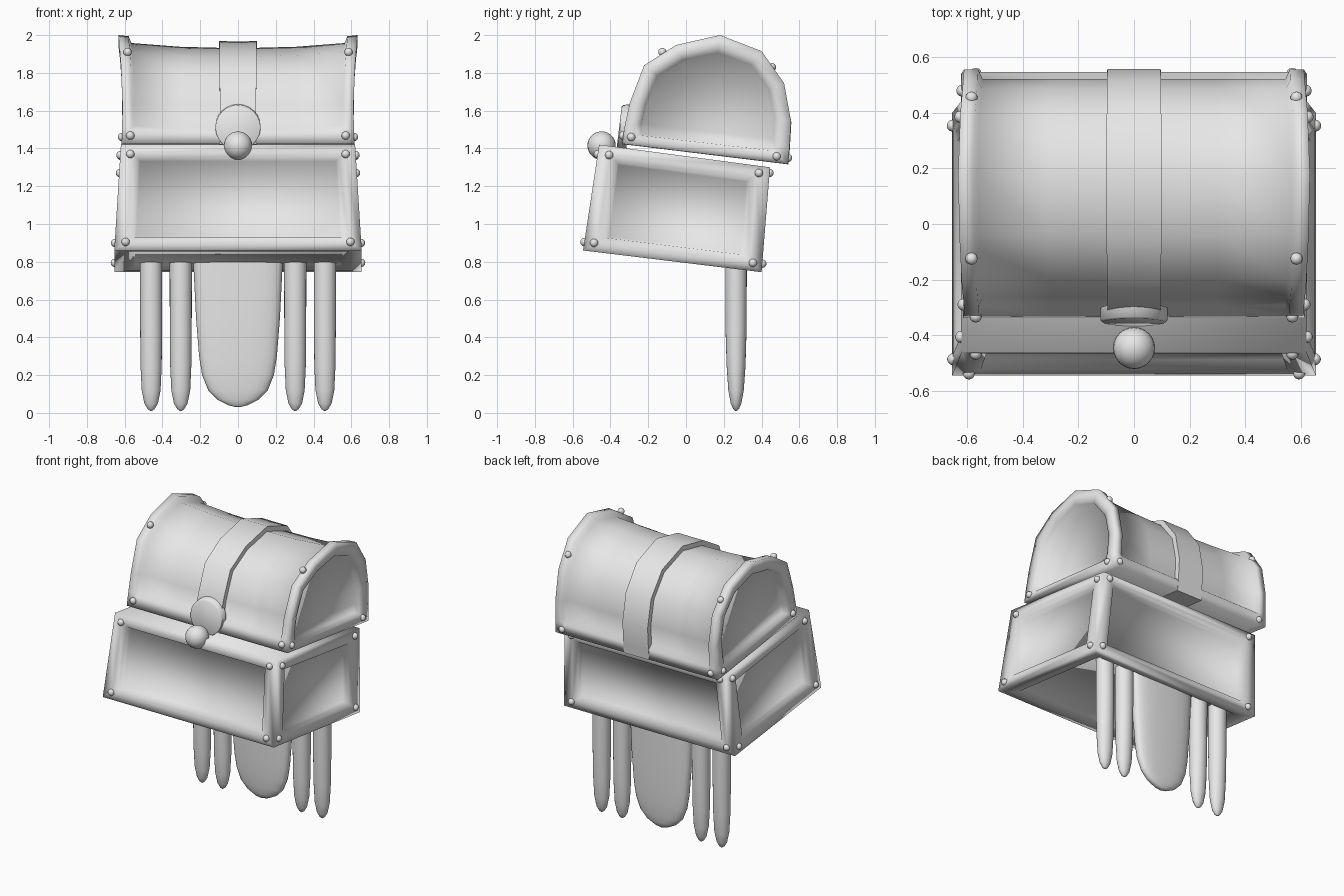
import bpy, bmesh, math
from mathutils import Vector

if "Cube" in bpy.data.objects:
    bpy.data.objects.remove(bpy.data.objects["Cube"])

grey = bpy.data.materials.new("light_grey")
grey.use_nodes = True
grey.diffuse_color = (0.8, 0.8, 0.8, 1)
grey.node_tree.nodes["Principled BSDF"].inputs["Base Color"].default_value = (0.8, 0.8, 0.8, 1)


def finish(name, bm, angle=50):
    bmesh.ops.recalc_face_normals(bm, faces=bm.faces[:])
    mesh = bpy.data.meshes.new(name)
    bm.to_mesh(mesh)
    bm.free()
    mesh.materials.append(grey)
    obj = bpy.data.objects.new(name, mesh)
    bpy.context.collection.objects.link(obj)
    bpy.ops.object.select_all(action='DESELECT')
    bpy.context.view_layer.objects.active = obj
    obj.select_set(True)
    bpy.ops.object.shade_smooth_by_angle(angle=math.radians(angle))


def bridge(bm, a, b):
    n = len(a)
    for i in range(n):
        bm.faces.new((a[i], a[(i + 1) % n], b[(i + 1) % n], b[i]))


def loft(name, rings, angle=50):
    """Skin a list of closed rings and cap both ends."""
    bm = bmesh.new()
    loops = [[bm.verts.new(p) for p in ring] for ring in rings]
    for a, b in zip(loops, loops[1:]):
        bridge(bm, a, b)
    bm.faces.new(loops[0])
    bm.faces.new(loops[-1])
    finish(name, bm, angle)


def ball(name, pos, r, seg=12):
    bm = bmesh.new()
    bmesh.ops.create_uvsphere(bm, u_segments=seg, v_segments=seg // 2 + 2, radius=r)
    bmesh.ops.translate(bm, verts=bm.verts, vec=pos)
    finish(name, bm, 180)


# Tapered, tilted chest body: softly shaded frame around recessed panels
def corner(sx, front, top):
    if top:
        return Vector((sx * 0.62, -0.46 if front else 0.445, 1.42 if front else 1.30))
    return Vector((sx * 0.655, -0.545 if front else 0.40, 0.86 if front else 0.745))


def panel(bm, quad, mu, mv, depth):
    a, b, c, d = quad
    centre = (a + b + c + d) / 4
    inward = (b - a).cross(d - a).normalized()
    if inward.dot(Vector((0, -0.04, 1.08)) - centre) < 0:
        inward.negate()
    prev = None
    for grow, sink in ((0, 0), (0.55, 0), (0.9, 0.25), (1, 1)):
        u, v = mu * grow, mv * grow
        ring = []
        for s, t in ((u, v), (1 - u, v), (1 - u, 1 - v), (u, 1 - v)):
            p = a.lerp(b, s).lerp(d.lerp(c, s), t)
            ring.append(bm.verts.new(p + inward * depth * sink))
        if prev:
            bridge(bm, prev, ring)
        prev = ring
    bm.faces.new(prev)


bm = bmesh.new()
for front in (True, False):
    panel(bm, [corner(-1, front, 0), corner(1, front, 0), corner(1, front, 1), corner(-1, front, 1)],
          0.085, 0.145, 0.045)
for sx in (-1, 1):
    panel(bm, [corner(sx, 1, 0), corner(sx, 0, 0), corner(sx, 0, 1), corner(sx, 1, 1)],
          0.13, 0.16, 0.045)
panel(bm, [corner(-1, 1, 0), corner(1, 1, 0), corner(1, 0, 0), corner(-1, 0, 0)], 0.085, 0.1, 0.03)
bm.faces.new([bm.verts.new(corner(sx, f, 1)) for sx, f in ((-1, 1), (1, 1), (1, 0), (-1, 0))])
bmesh.ops.remove_doubles(bm, verts=bm.verts[:], dist=0.0005)
finish("chest_body", bm, 180)

# Arched lid: side profile (y, z), front bottom over the top to back bottom
ARCH = [(-0.338, 1.424), (-0.328, 1.50), (-0.326, 1.512), (-0.298, 1.64), (-0.222, 1.84),
        (-0.053, 1.947), (0.18, 2.0), (0.40, 1.915), (0.519, 1.746), (0.556, 1.545),
        (0.548, 1.40), (0.547, 1.39), (0.54, 1.317)]


def arch_ring(x, f, keep_rims=False):
    """Arch section at x, shrunk by f; keep_rims leaves the bottom rails full size."""
    ring = []
    for i, (y, z) in enumerate(ARCH):
        k = 0 if keep_rims and (i < 2 or i > len(ARCH) - 3) else f
        y2 = y + (0.12 - y) * 0.22 * k
        z2 = z + (1.615 - z) * 0.26 * k
        sag = 0.035 * (1 - (x / 0.61) ** 2) * max(0, (z - 1.45) / 0.55)
        ring.append(Vector((x * (1 + 0.22 * (z - 1.6) ** 2), y2, z2 - sag)))
    return ring


half = [(0.568, 1.02, False), (0.6, 0.92, False), (0.611, 0.6, False),
        (0.612, 0, False), (0.56, 0, False), (0.545, 0.35, True), (0.3, 0.35, True)]
stations = half + [(0, 0.35, True)] + [(-x, f, k) for x, f, k in reversed(half)]
loft("chest_lid", [arch_ring(*s) for s in stations], 180)
BAND = ((0.096, 0.6), (0.096, -0.02), (0, -0.02), (-0.096, -0.02), (-0.096, 0.6))
loft("lid_band", [arch_ring(x, f) for x, f in BAND])

# Round latch plate and knob
plate = []
for r, d in ((0.12, -0.03), (0.12, 0.016), (0.112, 0.022)):
    ring = []
    for i in range(24):
        a = math.tau * i / 24
        up = r * math.sin(a)
        ring.append(Vector((r * math.cos(a), -0.332 - d + up * 0.12, 1.513 + up * 0.99 - d * 0.12)))
    plate.append(ring)
loft("latch_plate", plate)
ball("latch_knob", (0, -0.447, 1.415), 0.075, 24)

# Rivets, mirrored left and right
RIVETS = {
    "body_front": [(0.57, -0.467, 1.37), (0.595, -0.538, 0.905)],
    "body_back": [(0.57, 0.442, 1.27), (0.595, 0.404, 0.79)],
    "body_side": [(0.622, -0.407, 1.365), (0.625, 0.386, 1.27), (0.651, -0.487, 0.90), (0.652, 0.354, 0.794)],
    "lid": [(0.57, -0.333, 1.468), (0.57, 0.54, 1.35), (0.585, -0.125, 1.91), (0.585, 0.455, 1.83),
            (0.614, -0.29, 1.46), (0.618, 0.48, 1.358)],
}
for group, spots in RIVETS.items():
    for x, y, z in spots:
        for sx in (-1, 1):
            ball(group + "_rivet", (sx * x, y, z), 0.022)


# Hanging prongs and the broad centre paddle
def prong(name, x, sections, power):
    rings = []
    for z, rx, ry in sections:
        ring = []
        for i in range(24):
            c, s = math.cos(math.tau * i / 24), math.sin(math.tau * i / 24)
            ring.append(Vector((x + rx * math.copysign(abs(c) ** power, c),
                                0.265 + ry * math.copysign(abs(s) ** power, s), z)))
        rings.append(ring)
    loft(name, rings, 70)


FINGER = [(0.80, 0.059, 0.057), (0.45, 0.058, 0.056), (0.25, 0.056, 0.05), (0.12, 0.05, 0.041),
          (0.05, 0.036, 0.028), (0.02, 0.018, 0.015), (0.01, 0.004, 0.004)]
for x in (-0.46, -0.303, 0.303, 0.46):
    prong("hanging_prong", x, FINGER, 1)
PADDLE = [(0.80, 0.237, 0.055), (0.5, 0.222, 0.054), (0.3, 0.206, 0.05), (0.2, 0.19, 0.045),
          (0.12, 0.158, 0.038), (0.07, 0.11, 0.03), (0.04, 0.05, 0.02), (0.03, 0.008, 0.01)]
prong("hanging_paddle", 0, PADDLE, 0.75)
